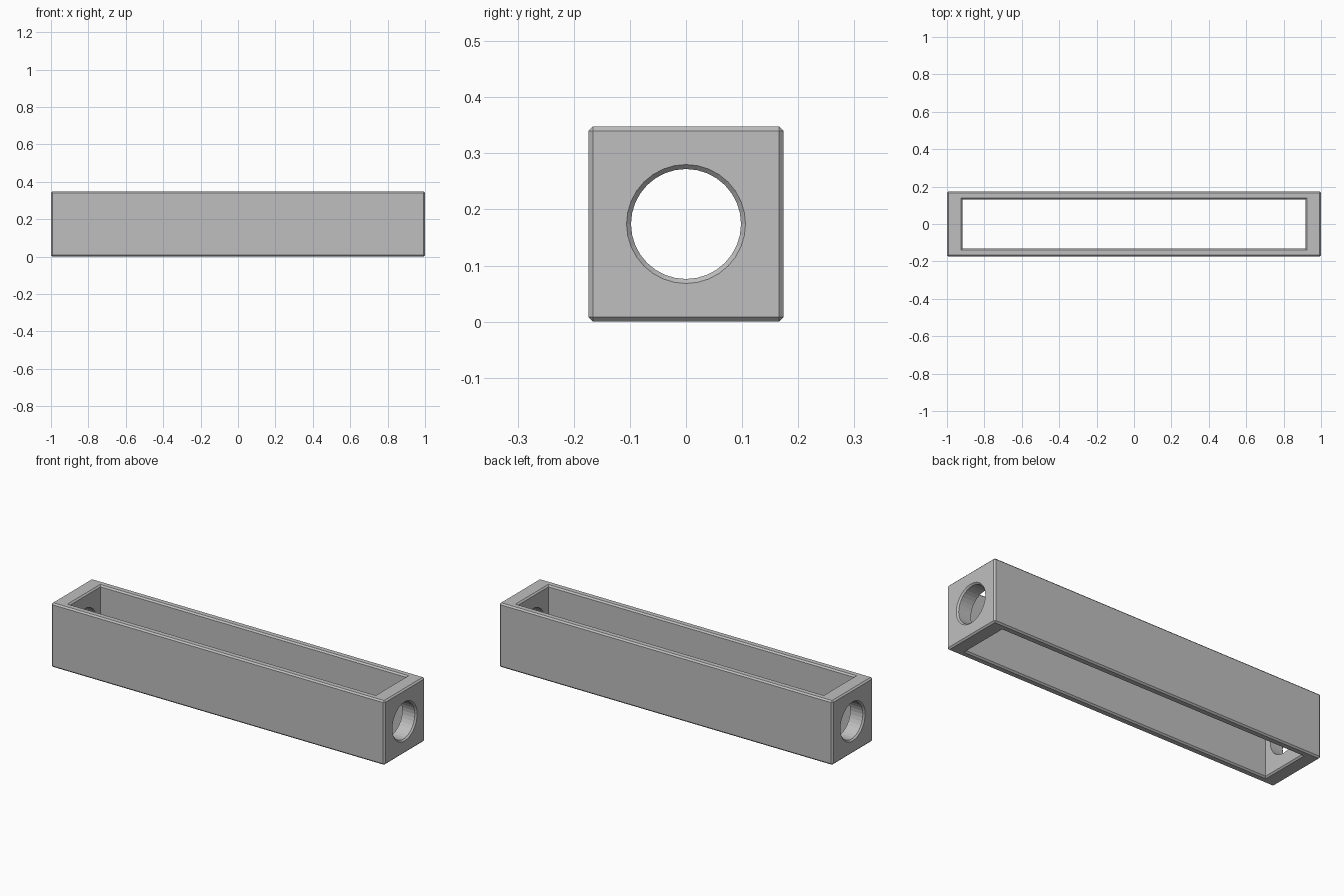
import bpy, bmesh, math
from mathutils import Matrix

if "Cube" in bpy.data.objects:
    bpy.data.objects.remove(bpy.data.objects["Cube"])

HALF_X, HALF_Y, HEIGHT = 1.0, 0.174, 0.348
CAV_X, CAV_Y = 0.917, 0.132      # through opening
HOLE_R, CHAMFER = 0.098, 0.008
MID_Z = HEIGHT / 2

grey = bpy.data.materials.new("plain grey")
grey.use_nodes = True
colour = (0.52, 0.52, 0.52, 1)
grey.diffuse_color = colour
grey.node_tree.nodes["Principled BSDF"].inputs["Base Color"].default_value = colour


def add_object(name, bm):
    bmesh.ops.recalc_face_normals(bm, faces=bm.faces)
    mesh = bpy.data.meshes.new(name)
    bm.to_mesh(mesh)
    bm.free()
    mesh.materials.append(grey)
    obj = bpy.data.objects.new(name, mesh)
    bpy.context.collection.objects.link(obj)
    return obj


def loft(name, rings):
    """Closed solid through rings of points with equal counts."""
    bm = bmesh.new()
    loops = [[bm.verts.new(p) for p in ring] for ring in rings]
    n = len(loops[0])
    for a, b in zip(loops, loops[1:]):
        for i in range(n):
            j = (i + 1) % n
            bm.faces.new((a[i], a[j], b[j], b[i]))
    bm.faces.new(loops[0])
    bm.faces.new(loops[-1])
    return add_object(name, bm)


def rect(z, grow):
    x, y = CAV_X + grow, CAV_Y + grow
    return [(-x, -y, z), (x, -y, z), (x, y, z), (-x, y, z)]


def circle(x, grow, n=32):
    r = HOLE_R + grow
    return [(x, r * math.cos(math.tau * i / n), MID_Z + r * math.sin(math.tau * i / n))
            for i in range(n)]


# Outer block with chamfered edges
bm = bmesh.new()
bmesh.ops.create_cube(bm, size=1, matrix=Matrix.Translation((0, 0, MID_Z))
                      @ Matrix.Diagonal((2 * HALF_X, 2 * HALF_Y, HEIGHT, 1)))
bmesh.ops.bevel(bm, geom=bm.edges[:], offset=CHAMFER, segments=1, affect="EDGES")
body = add_object("rectangular_frame", bm)

# Cavity open at top and bottom, chamfered at both mouths
E = 0.01
cavity = loft("cavity_cutter", [
    rect(-E, CHAMFER + E), rect(CHAMFER, 0),
    rect(HEIGHT - CHAMFER, 0), rect(HEIGHT + E, CHAMFER + E)])

# Round hole through both end walls, chamfered at its outer mouths
hole = loft("end_hole_cutter", [
    circle(-HALF_X - E, CHAMFER + E), circle(-HALF_X + CHAMFER, 0),
    circle(HALF_X - CHAMFER, 0), circle(HALF_X + E, CHAMFER + E)])

bpy.context.view_layer.objects.active = body
body.select_set(True)
for cutter in (cavity, hole):
    mod = body.modifiers.new(cutter.name, "BOOLEAN")
    mod.operation = "DIFFERENCE"
    mod.solver = "EXACT"
    mod.object = cutter
    bpy.ops.object.modifier_apply(modifier=mod.name)
    bpy.data.objects.remove(cutter)
